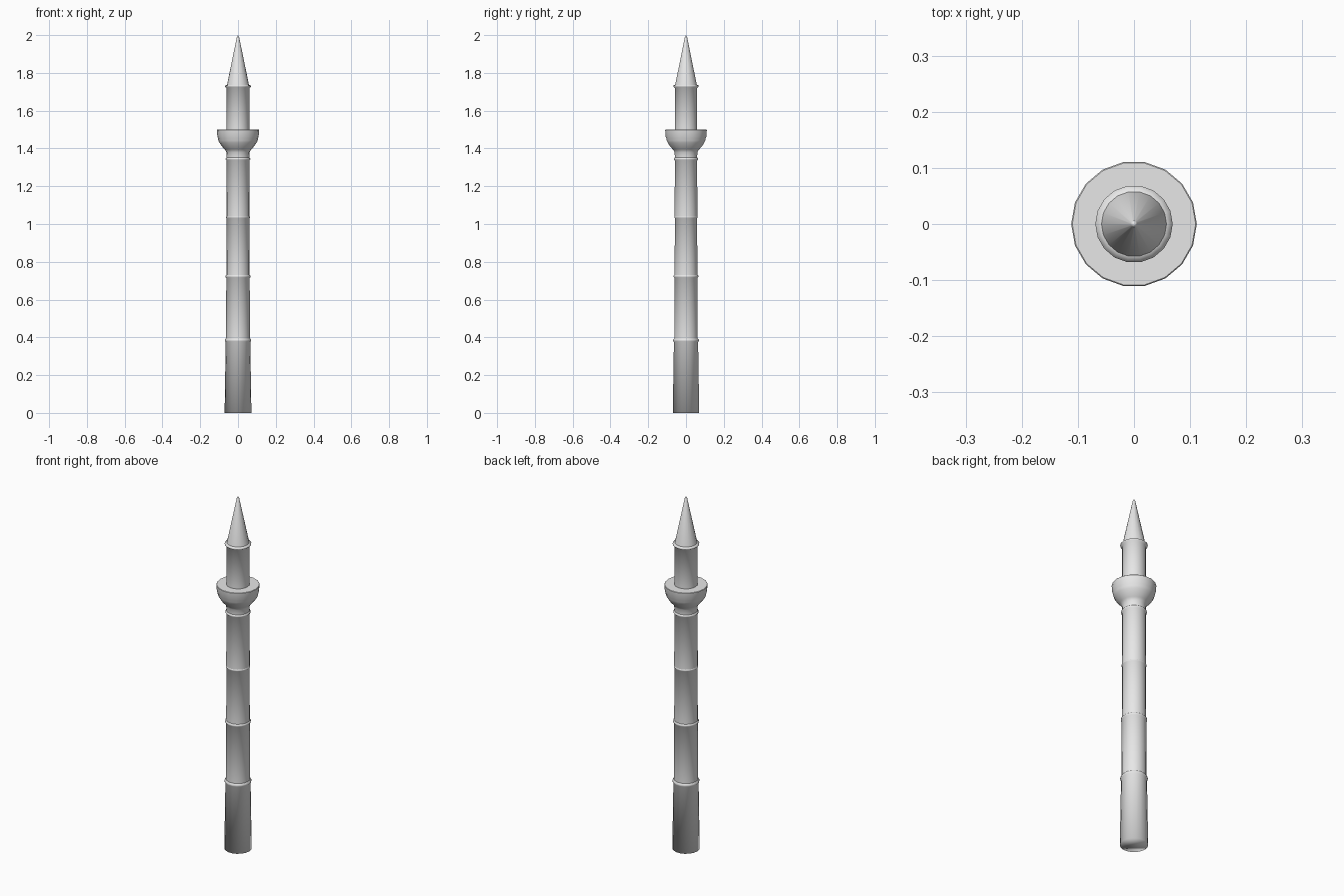
import bpy
import bmesh
import math

SIDES = 18

old = bpy.data.objects.get("Cube")
if old:
    bpy.data.objects.remove(old, do_unlink=True)

stone = bpy.data.materials.new("pale grey stone")
stone.use_nodes = True
stone.diffuse_color = (0.8, 0.8, 0.8, 1)
stone.node_tree.nodes["Principled BSDF"].inputs["Base Color"].default_value = (0.8, 0.8, 0.8, 1)


def lathe(name, profile, angle, cap_bottom=False):
    """Turn (radius, height) points around z; radius 0 closes to a point."""
    bm = bmesh.new()
    rings = []
    for r, z in profile:
        if r == 0:
            rings.append([bm.verts.new((0, 0, z))] * SIDES)
            continue
        turns = [2 * math.pi * i / SIDES for i in range(SIDES)]
        rings.append([bm.verts.new((r * math.cos(a), r * math.sin(a), z)) for a in turns])
    for low, high in zip(rings, rings[1:]):
        for i in range(SIDES):
            j = (i + 1) % SIDES
            corners = dict.fromkeys((low[i], low[j], high[j], high[i]))
            bm.faces.new(list(corners))
    if cap_bottom:
        bm.faces.new(rings[0][::-1])
    mesh = bpy.data.meshes.new(name)
    bm.to_mesh(mesh)
    bm.free()
    mesh.materials.append(stone)
    obj = bpy.data.objects.new(name, mesh)
    bpy.context.collection.objects.link(obj)
    bpy.ops.object.select_all(action="DESELECT")
    obj.select_set(True)
    bpy.context.view_layer.objects.active = obj
    bpy.ops.object.shade_smooth_by_angle(angle=math.radians(angle))
    return obj


# Tapered foot with its moulding
lathe("base", [(0.071, 0), (0.065, 0.375), (0.069, 0.38), (0.069, 0.388),
               (0.063, 0.395)], 180, cap_bottom=True)

# Shaft sections, each finished by a thin moulding
lathe("lower_shaft", [(0.063, 0.395), (0.062, 0.715), (0.066, 0.719),
                      (0.066, 0.726), (0.061, 0.731)], 60)
lathe("middle_shaft", [(0.061, 0.731), (0.060, 1.03), (0.063, 1.033),
                       (0.063, 1.038), (0.061, 1.041)], 180)
lathe("upper_shaft", [(0.061, 1.041), (0.060, 1.336), (0.065, 1.341),
                      (0.065, 1.347), (0.060, 1.352)], 60)

# Flared balcony with a flat floor
lathe("balcony", [(0.060, 1.352), (0.061, 1.38), (0.068, 1.392), (0.072, 1.396),
                  (0.086, 1.412), (0.098, 1.43), (0.104, 1.442), (0.106, 1.455),
                  (0.109, 1.462), (0.112, 1.498), (0.110, 1.5),
                  (0.058, 1.5)], 40)

# Turret with its cornice, and the pointed roof
lathe("turret", [(0.060, 1.5), (0.060, 1.72), (0.068, 1.726),
                 (0.069, 1.733), (0.058, 1.737)], 180)
lathe("spire", [(0.058, 1.737), (0.006, 1.99), (0, 2.0)], 40)
